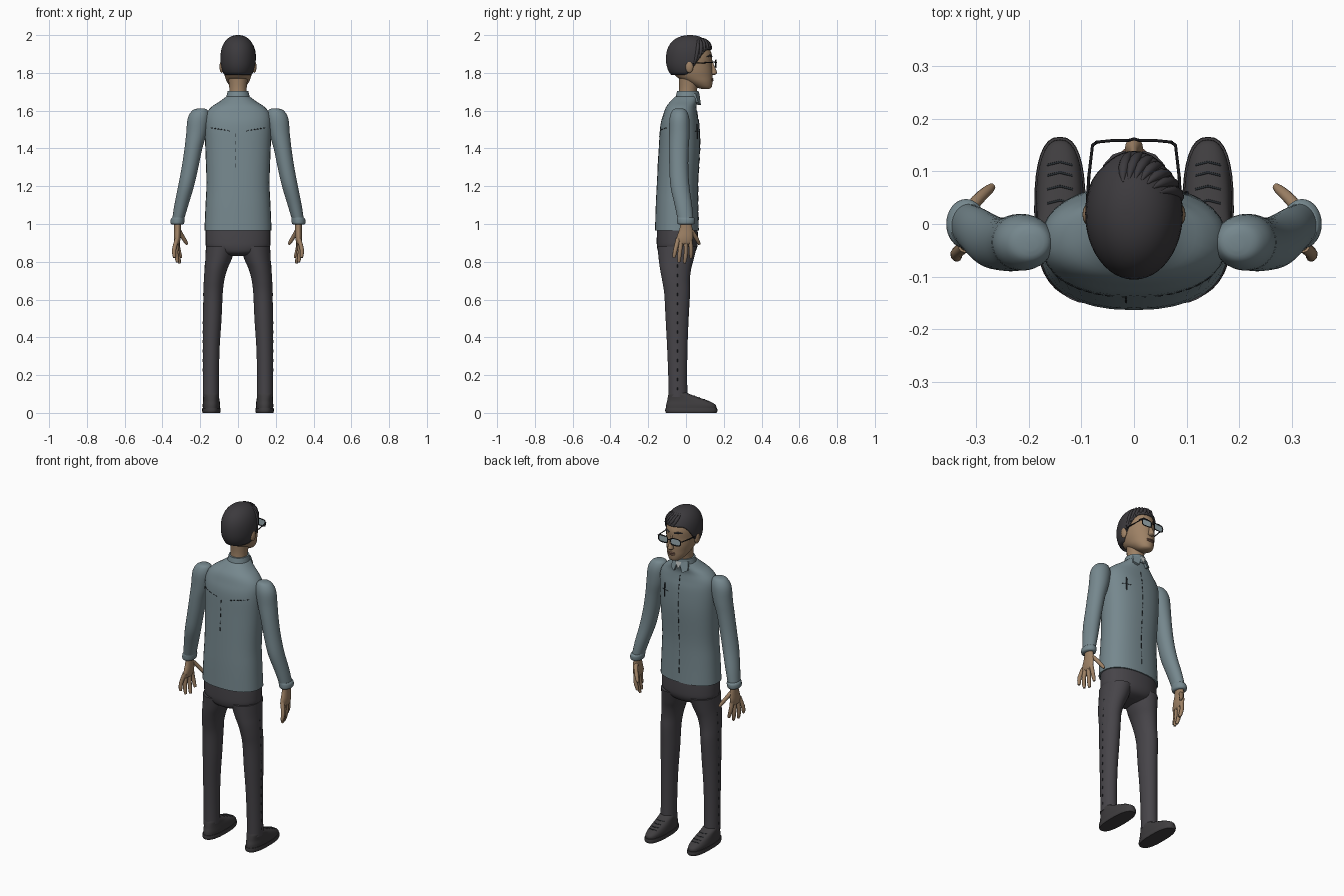
import bpy, math
from mathutils import Vector

if "Cube" in bpy.data.objects:
    bpy.data.objects.remove(bpy.data.objects["Cube"])


def material(name, r, g, b):
    m = bpy.data.materials.new(name)
    m.use_nodes = True
    m.diffuse_color = (r, g, b, 1)
    m.node_tree.nodes["Principled BSDF"].inputs["Base Color"].default_value = (r, g, b, 1)
    return m


SHIRT = material("grey_blue_cloth", .18, .245, .27)
SEAM = material("dark_thread", .02, .025, .03)
PANTS = material("charcoal_cloth", .062, .058, .066)
HAIR = material("dark_hair", .045, .042, .047)
SKIN = material("brown_skin", .34, .22, .13)
SHOE = material("dark_leather", .05, .047, .05)
FRAME = material("black_frame", .01, .01, .012)
LENS = material("pale_glass", .33, .42, .45)
PALE = material("pale_cloth", .55, .58, .57)
LIP = material("lip_brown", .24, .13, .09)


def finish(ob, mat, mirror=False, angle=50):
    ob.data.materials.clear()
    ob.data.materials.append(mat)
    bpy.ops.object.select_all(action="DESELECT")
    ob.select_set(True)
    bpy.context.view_layer.objects.active = ob
    if ob.type == "CURVE":
        bpy.ops.object.convert(target="MESH")
        ob = bpy.context.object
    bpy.ops.object.mode_set(mode="EDIT")
    bpy.ops.mesh.select_all(action="SELECT")
    bpy.ops.mesh.normals_make_consistent(inside=False)
    bpy.ops.object.mode_set(mode="OBJECT")
    bpy.ops.object.shade_smooth_by_angle(angle=math.radians(angle))
    if mirror:
        mod = ob.modifiers.new("mirror", "MIRROR")
        mod.use_mirror_merge = False
    return ob


def mesh(name, verts, faces, mat, mirror=False, angle=50):
    me = bpy.data.meshes.new(name)
    me.from_pydata(verts, [], faces)
    ob = bpy.data.objects.new(name, me)
    bpy.context.collection.objects.link(ob)
    return finish(ob, mat, mirror, angle)


def spline(rows, steps):
    """Smooth run of values through the given rows."""
    out = []
    for i in range(len(rows) - 1):
        a, b, c, d = (rows[max(0, min(len(rows) - 1, i + k))] for k in (-1, 0, 1, 2))
        for s in range(steps):
            t = s / steps
            out.append([q + t * (r - p) / 2 + t * t * (2 * p - 5 * q + 4 * r - e) / 2
                        + t ** 3 * (3 * q - p - 3 * r + e) / 2
                        for p, q, r, e in zip(a, b, c, d)])
    return out + [list(rows[-1])]


def loft(name, rings, mat, mirror=False, power=2.0, steps=4, segs=32):
    """Skin over level ovals: centre x, centre y, height, half width, half depth."""
    verts, faces = [], []
    rows = spline(rings, steps)
    for cx, cy, z, hx, hy in rows:
        for k in range(segs):
            a = math.tau * k / segs
            c, s = math.cos(a), math.sin(a)
            verts.append((cx + hx * math.copysign(abs(c) ** (2 / power), c),
                          cy + hy * math.copysign(abs(s) ** (2 / power), s), z))
    for i in range(len(rows) - 1):
        for k in range(segs):
            n = (k + 1) % segs
            faces.append((i * segs + k, i * segs + n, (i + 1) * segs + n, (i + 1) * segs + k))
    faces += [tuple(range(segs))[::-1], tuple(range(len(verts) - segs, len(verts)))]
    return mesh(name, verts, faces, mat, mirror)


def tube(name, points, radius, mat, mirror=False, taper=None, closed=False):
    cu = bpy.data.curves.new(name, "CURVE")
    cu.dimensions = "3D"
    cu.bevel_depth, cu.bevel_resolution, cu.use_fill_caps = radius, 3, True
    sp = cu.splines.new("POLY")
    sp.points.add(len(points) - 1)
    for i, p in enumerate(points):
        sp.points[i].co = (*p, 1)
        sp.points[i].radius = taper[i] if taper else 1
    sp.use_cyclic_u = closed
    ob = bpy.data.objects.new(name, cu)
    bpy.context.collection.objects.link(ob)
    return finish(ob, mat, mirror)


def ball(name, at, size, mat, mirror=False):
    bpy.ops.mesh.primitive_uv_sphere_add(segments=20, ring_count=12)
    ob = bpy.context.object
    ob.name = name
    for v in ob.data.vertices:
        v.co = [c + p * s for c, p, s in zip(at, v.co, size)]
    return finish(ob, mat, mirror)


def stitch(name, target, starts, direction, radius, mat, mirror=False):
    """Thread laid on the surface hit from each start point."""
    bpy.context.view_layer.update()
    hits = [target.ray_cast(Vector(p), Vector(direction)) for p in starts]
    tube(name, [h[1] for h in hits if h[0]], radius, mat, mirror)


# Shirt body, stand collar and collar wings
shirt = loft("shirt_body", [
    (0, -.048, .965, .178, .116), (0, -.048, 1.1, .172, .112), (0, -.045, 1.22, .167, .109),
    (0, -.035, 1.4, .173, .109), (0, -.033, 1.52, .177, .103), (0, -.03, 1.58, .17, .09),
    (0, -.025, 1.62, .14, .08), (0, -.01, 1.65, .095, .072), (0, .004, 1.675, .062, .062)],
    SHIRT, power=2.3)
loft("shirt_collar", [(0, .005, 1.655, .066, .064), (0, .008, 1.68, .06, .061),
                      (0, .01, 1.703, .055, .057)], SHIRT)
mesh("collar_wing", [(.004, .071, 1.69), (.05, .05, 1.69), (.055, .064, 1.645), (.028, .079, 1.63),
                     (.004, .062, 1.69), (.05, .04, 1.69), (.055, .05, 1.645), (.028, .062, 1.63)],
     [(0, 1, 2, 3), (7, 6, 5, 4), (0, 4, 5, 1), (1, 5, 6, 2), (2, 6, 7, 3), (3, 7, 4, 0)],
     SHIRT, True, 30)
mesh("undershirt_patch", [(-.02, .073, 1.69), (.02, .073, 1.69), (0, .078, 1.645)], [(0, 1, 2)], PALE)

# Shirt stitching, button line and chest pocket with pen
for i in range(12):
    z = 1.02 + i * .05
    stitch("placket_stitch", shirt, [(0, 1, z), (0, 1, z + .016), (0, 1, z + .032)],
           (0, -1, 0), .002, SEAM)
for i in range(5):
    z = 1.3 + i * .04
    stitch("back_pleat_stitch", shirt, [(-.015, -1, z), (-.015, -1, z + .02)], (0, 1, 0), .002, SEAM)
for i in range(6):
    x = .045 + i * .018
    stitch("yoke_stitch", shirt, [(x, -1, 1.485 + x * .17), (x + .01, -1, 1.487 + x * .17)],
           (0, 1, 0), .002, SEAM, True)
stitch("pocket_edge", shirt, [(.07 + i * .014, 1, 1.49) for i in range(5)], (0, -1, 0), .0015, SEAM)
stitch("pocket_pen", shirt, [(.1, 1, 1.45 + i * .02) for i in range(5)], (0, -1, 0), .004, SEAM)

# Sleeves and cuffs
loft("sleeve", [
    (.195, -.035, 1.612, .012, .015), (.2, -.035, 1.602, .04, .036), (.209, -.035, 1.56, .057, .052),
    (.22, -.035, 1.48, .054, .054), (.236, -.038, 1.4, .047, .052), (.254, -.038, 1.3, .044, .05),
    (.275, -.032, 1.2, .042, .05), (.3, -.014, 1.1, .037, .046), (.318, -.002, 1.02, .031, .041)],
    SHIRT, True)
loft("cuff", [(.316, -.003, 1.035, .033, .043), (.319, 0, 1.025, .037, .047),
              (.321, 0, 1.005, .036, .046), (.321, 0, .998, .03, .04)], SHIRT, True)

# Hands
loft("palm", [(.32, 0, 1.02, .02, .027), (.32, 0, .975, .018, .034), (.321, -.006, .93, .018, .043),
              (.322, -.012, .9, .013, .041), (.322, -.012, .892, .006, .03)], SKIN, True)
for name, base, mid, tip in (
        ("index_finger", (.32, .02, .92), (.316, .027, .87), (.302, .026, .82)),
        ("middle_finger", (.321, -.002, .92), (.32, 0, .85), (.309, -.008, .792)),
        ("ring_finger", (.322, -.024, .92), (.328, -.033, .85), (.32, -.038, .797)),
        ("little_finger", (.323, -.042, .92), (.338, -.056, .865), (.336, -.064, .822)),
        ("thumb", (.318, .018, .975), (.298, .046, .94), (.27, .071, .893))):
    tube(name, spline([base, mid, tip], 3), .0115, SKIN, True,
         [1.1, 1.05, 1, .98, .95, .85, .6])

# Trousers
loft("trouser_seat", [
    (0, -.05, .83, .04, .05), (0, -.05, .845, .12, .09), (0, -.047, .875, .166, .106),
    (0, -.046, .92, .172, .109), (0, -.046, .99, .17, .107)], PANTS, power=2.2)
leg = loft("trouser_leg", [
    (.143, -.042, .085, .042, .05), (.143, -.044, .2, .042, .05), (.141, -.046, .35, .044, .054),
    (.136, -.047, .5, .049, .061), (.132, -.047, .63, .051, .068), (.127, -.053, .7, .054, .073),
    (.117, -.055, .76, .06, .082), (.104, -.052, .81, .069, .092), (.09, -.047, .88, .08, .104)],
    PANTS, True)
for i in range(14):
    z = .12 + i * .05
    stitch("side_seam", leg, [(1, -.045, z), (1, -.045, z + .015)], (-1, 0, 0), .0018, SEAM, True)

# Shoes, soles and laces
loft("sole", [(.141, .028, 0, .046, .134), (.141, .028, .01, .049, .138),
              (.141, .028, .025, .048, .137)], SHOE, True, 2.5)
shoe = loft("shoe_upper", [
    (.141, .027, .022, .045, .133), (.141, .026, .042, .046, .131), (.141, .012, .062, .044, .112),
    (.142, -.012, .08, .042, .085), (.143, -.035, .098, .041, .058),
    (.143, -.043, .11, .036, .045)], SHOE, True, 2.4)
for y in (.045, .072, .098, .118):
    stitch("lace", shoe, [(.117 + i * .012, y - abs(i - 2) * .003, .5) for i in range(5)],
           (0, 0, -1), .0022, SEAM, True)

# Neck and head
loft("neck", [(0, .004, 1.66, .047, .047), (0, .012, 1.72, .046, .048),
              (0, .02, 1.79, .054, .06)], SKIN)
loft("head", [
    (0, .103, 1.714, .016, .016), (0, .096, 1.723, .036, .039), (0, .07, 1.75, .057, .07),
    (0, .045, 1.78, .069, .096), (0, .036, 1.81, .077, .104), (0, .03, 1.85, .081, .106),
    (0, .026, 1.9, .081, .11), (0, .02, 1.95, .068, .09), (0, .02, 1.975, .035, .05)], SKIN)
loft("nose", [(0, .143, 1.789, .008, .008), (0, .145, 1.797, .017, .018), (0, .144, 1.81, .014, .018),
              (0, .137, 1.84, .008, .012), (0, .13, 1.87, .007, .008)], SKIN, segs=16)
ball("ear", (.086, .018, 1.832), (.012, .021, .032), SKIN, True)
for z in (1.759, 1.768):
    ball("lip", (0, .137, z), (.023, .009, .0055), LIP)
tube("eyebrow", [(.016, .136, 1.886), (.038, .128, 1.892), (.058, .11, 1.885)], .005, HAIR,
     True, [.8, 1, .4])


# Hair cap with a rising hairline, and swept locks
def hair_point(angle, t, lift=1.0):
    s = math.sin(angle)
    f = max(0, min(1, (s + .25) / 1.1))
    low = 1.79 + .135 * f * f * (3 - 2 * f)
    u = math.cos(t * math.acos((low - 1.875) / .125))
    r = (1 - abs(u) ** 2.3) ** .45 * lift
    return (.093 * r * math.cos(angle), .02 + .126 * r * s, 1.875 + .125 * u * (lift + 1) / 2)


SEGS, ROWS = 48, 16
verts = [hair_point(math.tau * k / SEGS, max(i, .02) / ROWS)
         for i in range(ROWS + 1) for k in range(SEGS)]
faces = [(i * SEGS + k, i * SEGS + (k + 1) % SEGS, (i + 1) * SEGS + (k + 1) % SEGS, (i + 1) * SEGS + k)
         for i in range(ROWS) for k in range(SEGS)]
faces.append(tuple(range(SEGS)))
cap = mesh("hair_cap", verts, faces, HAIR)
cap.modifiers.new("thickness", "SOLIDIFY").thickness = .014
for i in range(7):
    start = math.radians(115 - i * 14)
    path = [hair_point(start - j * .07, .42 + j * .115, .975) for j in range(6)]
    tube("hair_lock", path, .01, HAIR, taper=[.25, .7, 1, 1, .8, .4])

# Glasses
rim = []
for k in range(24):
    a = math.tau * k / 24
    c, s = math.cos(a), math.sin(a)
    x = .041 + .031 * math.copysign(abs(c) ** .55, c)
    rim.append((x, .159 - .1 * max(0, x - .04), 1.848 + .02 * math.copysign(abs(s) ** .55, s)))
tube("lens_rim", rim, .0028, FRAME, True, closed=True)
mesh("lens", rim, [tuple(range(24))], LENS, True)
tube("glasses_bridge", [(-.011, .159, 1.853), (0, .162, 1.856), (.011, .159, 1.853)], .0028, FRAME)
tube("glasses_temple", [(.07, .156, 1.856), (.079, .15, 1.857), (.086, .09, 1.853),
                        (.09, .02, 1.85)], .003, FRAME, True)
